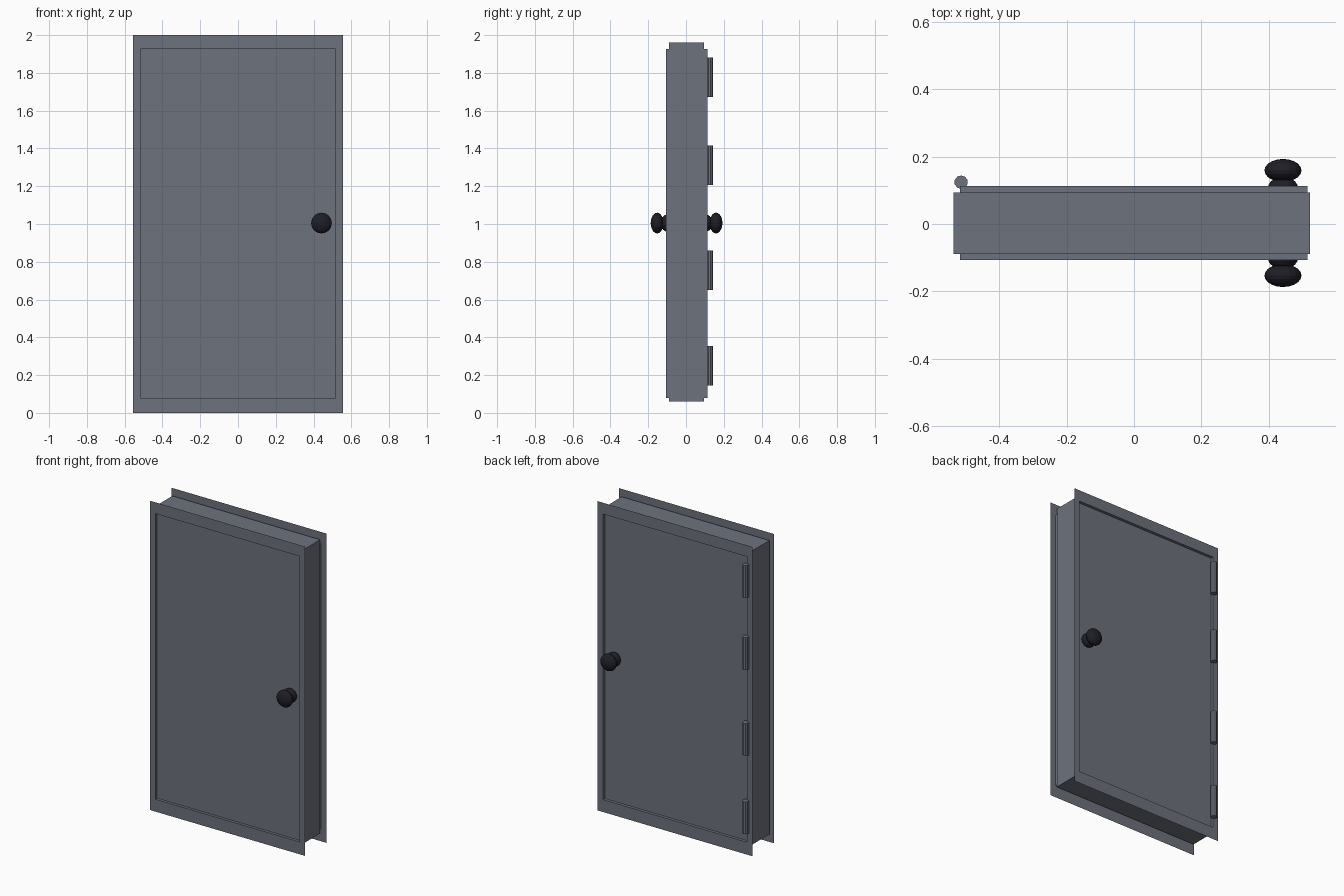
import bpy, bmesh, math
from mathutils import Matrix

if "Cube" in bpy.data.objects:
    bpy.data.objects.remove(bpy.data.objects["Cube"])


def material(name, rgb):
    m = bpy.data.materials.new(name)
    m.diffuse_color = (*rgb, 1)
    m.use_nodes = True
    m.node_tree.nodes["Principled BSDF"].inputs["Base Color"].default_value = m.diffuse_color
    return m


grey = material("slate grey", (0.155, 0.168, 0.205))
black = material("knob black", (0.013, 0.013, 0.020))


def finish(name, bm, mat):
    me = bpy.data.meshes.new(name)
    bm.to_mesh(me)
    bm.free()
    me.materials.append(mat)
    ob = bpy.data.objects.new(name, me)
    bpy.context.collection.objects.link(ob)
    return ob


def rect(bm, x0, x1, z0, z1, y):
    return [bm.verts.new((x, y, z)) for x, z in
            ((x0, z0), (x1, z0), (x1, z1), (x0, z1))]


def bridge(bm, a, b):
    for i in range(4):
        j = (i + 1) % 4
        bm.faces.new((a[i], a[j], b[j], b[i]))


# Door body: a plain slab whose large faces are the door panels
FRONT, BACK = -0.089, 0.094
bm = bmesh.new()
a = rect(bm, -0.535, 0.522, 0.06, 1.96, FRONT)
b = rect(bm, -0.535, 0.522, 0.06, 1.96, BACK)
bridge(bm, a, b)
bm.faces.new(a)
bm.faces.new(b)
bmesh.ops.recalc_face_normals(bm, faces=bm.faces[:])
finish("door_body", bm, grey)

# Trim on each side: paper-thin flange plus a short reveal back to the panel
for name, y_panel, y_trim in (("front_trim", FRONT, -0.107),
                              ("back_trim", BACK, 0.113)):
    bm = bmesh.new()
    outer = rect(bm, -0.555, 0.555, 0.0, 2.0, y_trim)
    inner = rect(bm, -0.517, 0.515, 0.08, 1.927, y_trim)
    deep = rect(bm, -0.517, 0.515, 0.08, 1.927, y_panel)
    bridge(bm, outer, inner)
    bridge(bm, inner, deep)
    bmesh.ops.recalc_face_normals(bm, faces=bm.faces[:])
    # flange must face outward
    f = next(f for f in bm.faces if abs(f.normal.y) > 0.9)
    if f.normal.y * y_trim < 0:
        bmesh.ops.reverse_faces(bm, faces=bm.faces[:])
    finish(name, bm, grey)

# Hinge barrels on the back
for i, z in enumerate((0.249, 0.756, 1.311, 1.777)):
    bm = bmesh.new()
    bmesh.ops.create_cone(bm, cap_ends=True, segments=10, radius1=0.02,
                          radius2=0.02, depth=0.21,
                          matrix=Matrix.Translation((-0.513, 0.124, z)))
    finish(f"hinge_{i + 1}", bm, grey)


# Knobs: a flattened ball on a rounded base, one on each side
def ellipsoid(name, y, r, ry):
    bm = bmesh.new()
    mat = (Matrix.Translation((0.442, y, 1.005)) @ Matrix.Diagonal((r, ry, r, 1))
           @ Matrix.Rotation(math.pi / 2, 4, 'X'))
    bmesh.ops.create_uvsphere(bm, u_segments=16, v_segments=10, radius=1, matrix=mat)
    finish(name, bm, black)


for side, s in (("front", -1), ("back", 1)):
    ellipsoid(side + "_knob", s * 0.156 + 0.003, 0.055, 0.034)
    ellipsoid(side + "_knob_base", s * 0.103 + 0.003, 0.045, 0.034)
